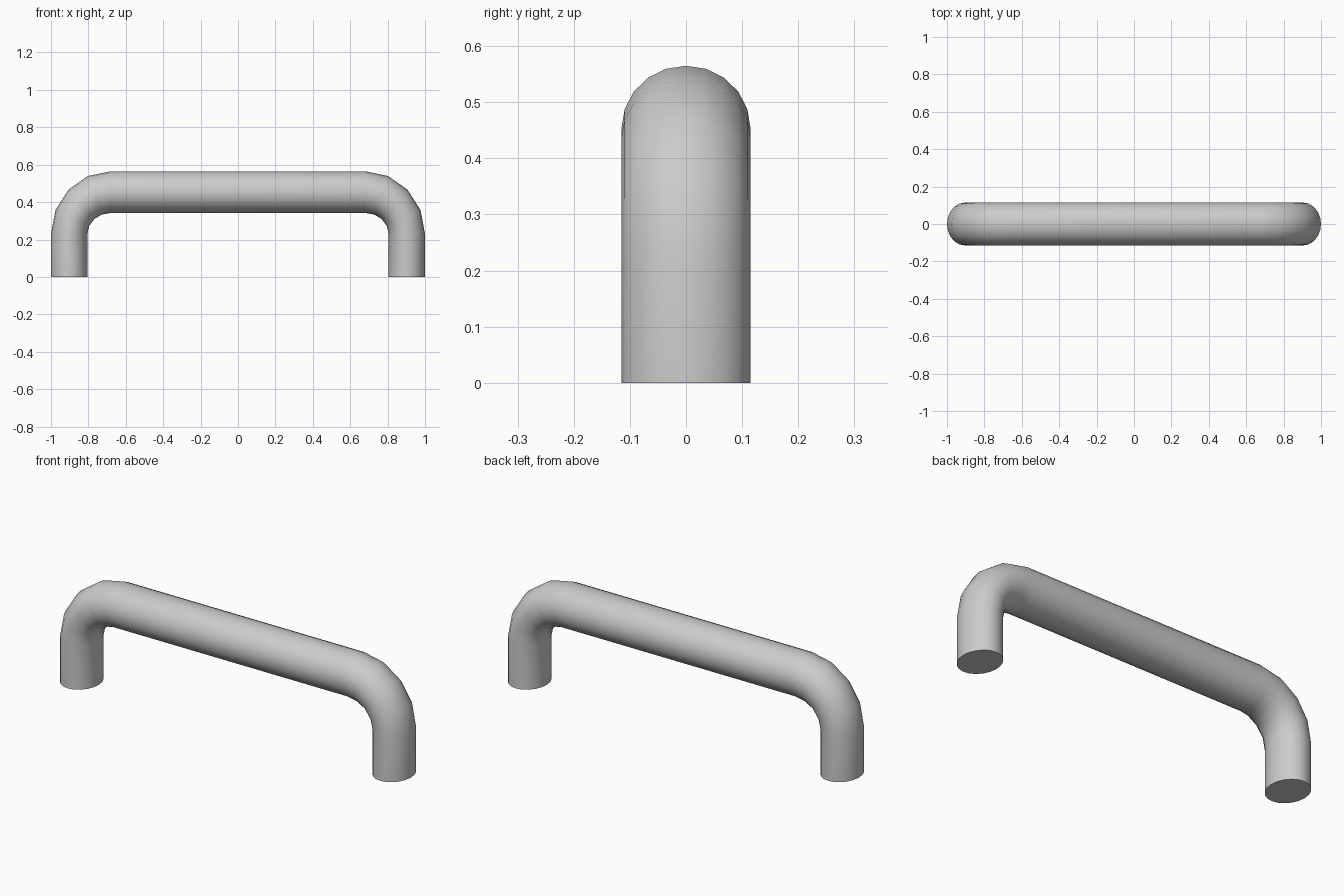
import bpy, bmesh
from math import sin, cos, pi

if "Cube" in bpy.data.objects:
    bpy.data.objects.remove(bpy.data.objects["Cube"])

SIDES = 20
HALF_Y = 0.115
BEND_X, BEND_Z = 0.68, 0.23      # centre of each corner bend
OUTER = (0.32, 0.335)            # outer bend radii in x and z
INNER = (0.125, 0.112)           # inner bend radii in x and z


def section(side, angle, z_drop=0.0):
    """Inner and outer profile points of the tube at a bend angle."""
    return [(side * (BEND_X + r[0] * cos(angle)),
             BEND_Z + r[1] * sin(angle) - z_drop) for r in (INNER, OUTER)]


# Path: left foot, left bend, right bend, right foot
angles = [i * pi / 8 for i in range(5)]
stations = [section(-1, 0, BEND_Z)]
stations += [section(-1, a) for a in angles]
stations += [section(1, a) for a in reversed(angles)]
stations += [section(1, 0, BEND_Z)]

# Tube skin from elliptical rings
bm = bmesh.new()
rings = []
for (xi, zi), (xo, zo) in stations:
    ring = []
    for k in range(SIDES):
        t = 2 * pi * k / SIDES
        f = (1 + cos(t)) / 2
        ring.append(bm.verts.new((xi + (xo - xi) * f, HALF_Y * sin(t), zi + (zo - zi) * f)))
    rings.append(ring)
for a, b in zip(rings, rings[1:]):
    for k in range(SIDES):
        n = (k + 1) % SIDES
        bm.faces.new((a[k], a[n], b[n], b[k]))

# Flat feet
bm.faces.new(rings[0])
bm.faces.new(rings[-1])
bmesh.ops.recalc_face_normals(bm, faces=bm.faces)

mesh = bpy.data.meshes.new("pull_handle")
bm.to_mesh(mesh)
bm.free()
handle = bpy.data.objects.new("pull_handle", mesh)
bpy.context.collection.objects.link(handle)
bpy.context.view_layer.objects.active = handle
handle.select_set(True)
bpy.ops.object.shade_smooth_by_angle(angle=pi / 4)
